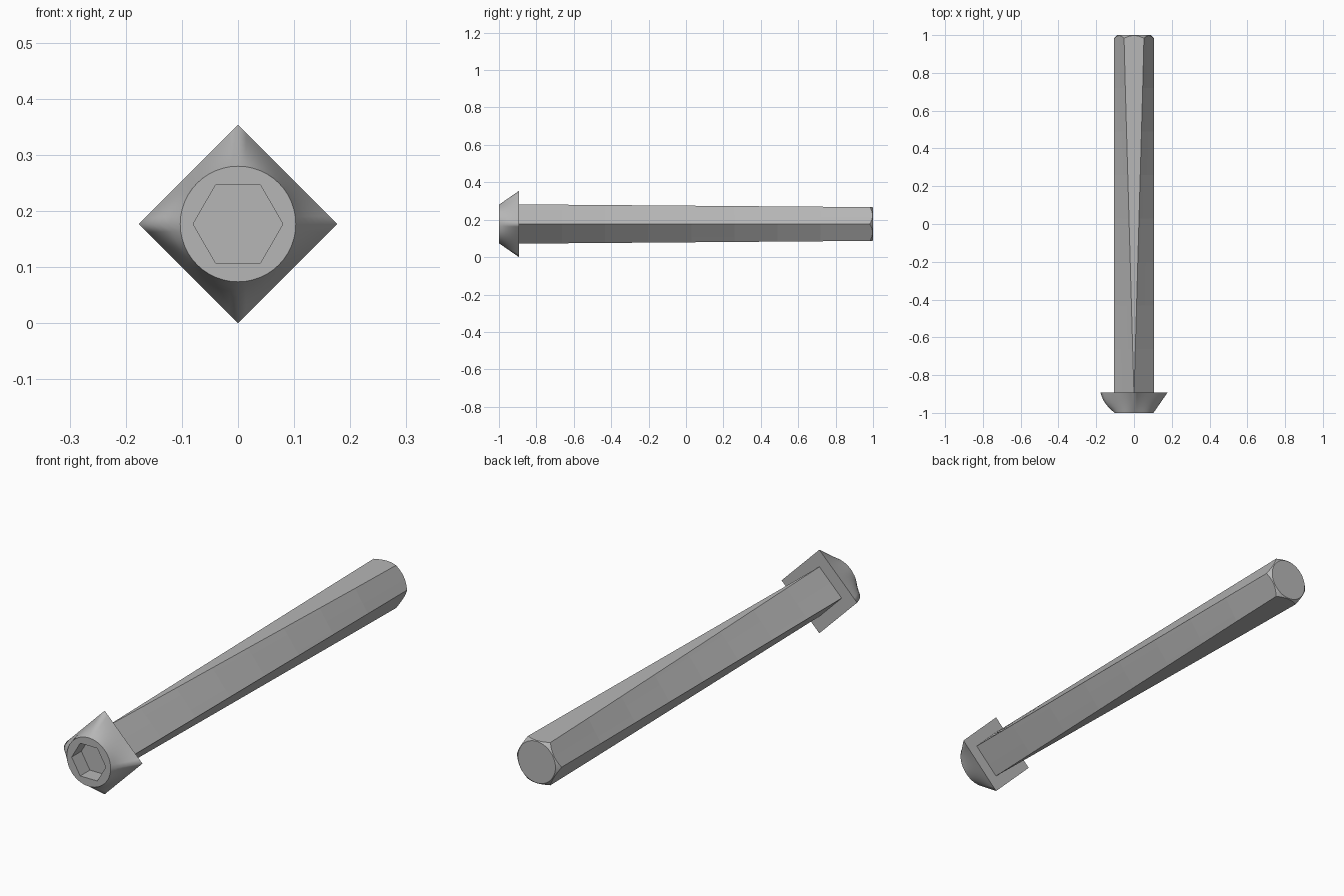
import bpy, bmesh, math

N = 48          # points in every cross-section
AXIS_Z = 0.177  # height of the bolt's axis

cube = bpy.data.objects.get("Cube")
if cube:
    bpy.data.objects.remove(cube, do_unlink=True)

steel = bpy.data.materials.new("steel grey")
steel.use_nodes = True
GREY = (0.47, 0.47, 0.47, 1)
steel.diffuse_color = GREY
steel.node_tree.nodes["Principled BSDF"].inputs["Base Color"].default_value = GREY


def outline(corners):
    """Spread N points evenly over the sides of a polygon."""
    per_side = N // len(corners)
    points = []
    for (ax, az), (bx, bz) in zip(corners, corners[1:] + corners[:1]):
        for k in range(per_side):
            t = k / per_side
            points.append((ax + (bx - ax) * t, az + (bz - az) * t))
    return points


def regular(sides, radius):
    return [(radius * math.cos(math.tau * k / sides),
             radius * math.sin(math.tau * k / sides)) for k in range(sides)]


def at(points, y):
    return [(x, y, z) for x, z in points]


def loft(name, rings, smooth_bands):
    """Skin a list of rings, cap both ends, smooth only the given bands."""
    bm = bmesh.new()
    loops = [[bm.verts.new((x, y, z + AXIS_Z)) for x, y, z in r] for r in rings]
    for band, (a, b) in enumerate(zip(loops, loops[1:])):
        for k in range(N):
            j = (k + 1) % N
            face = bm.faces.new((a[k], a[j], b[j], b[k]))
            face.smooth = band in smooth_bands
    bm.faces.new(loops[0])
    bm.faces.new(loops[-1])
    bmesh.ops.recalc_face_normals(bm, faces=bm.faces)
    mesh = bpy.data.meshes.new(name)
    bm.to_mesh(mesh)
    bm.free()
    mesh.materials.append(steel)
    obj = bpy.data.objects.new(name, mesh)
    bpy.context.collection.objects.link(obj)
    return obj


# Head: diamond at the back blending to a round face with a hexagonal socket
BACK, FRONT, STEPS = -0.893, -1.0, 6
diamond = outline(regular(4, 0.177))
circle = regular(N, 0.103)
socket = outline(regular(6, 0.08))
head = []
for s in range(STEPS + 1):
    t = s / STEPS
    ring = []
    for k, ((ax, az), (bx, bz)) in enumerate(zip(diamond, circle)):
        # The corner on the -x side swells slightly
        swell = 0.014 * math.sin(math.pi * t) * max(0, 1 - abs(k - N // 2) / 4)
        ring.append((ax + (bx - ax) * t - swell, BACK + (FRONT - BACK) * t,
                     az + (bz - az) * t))
    head.append(ring)
head += [at(socket, FRONT), at(socket, -0.935)]
loft("bolt_head", head, range(STEPS))

# Shaft: diamond section behind the head, turning into a hexagon at the tip
SIDE, TIP_R = 0.105, 0.088


def shaft_section(t):
    w = 0.0005 + 0.052 * t
    h = 0.105 - 0.0145 * t
    return outline([(SIDE, 0), (w, h), (-w, h), (-SIDE, 0), (-w, -h), (w, -h)])


shaft = [at(shaft_section(s / 8), BACK + (0.95 - BACK) * s / 8) for s in range(8)]

# Conical chamfer trims the hexagon's corners at the tip
tip = [(x, 1 - (math.hypot(x, z) - TIP_R), z) for x, z in shaft_section(1)]
rim = []
for x, y, z in tip:
    scale = TIP_R / math.hypot(x, z)
    rim.append((x * scale, 1.0, z * scale))
loft("bolt_shaft", shaft + [tip, rim], [8])
